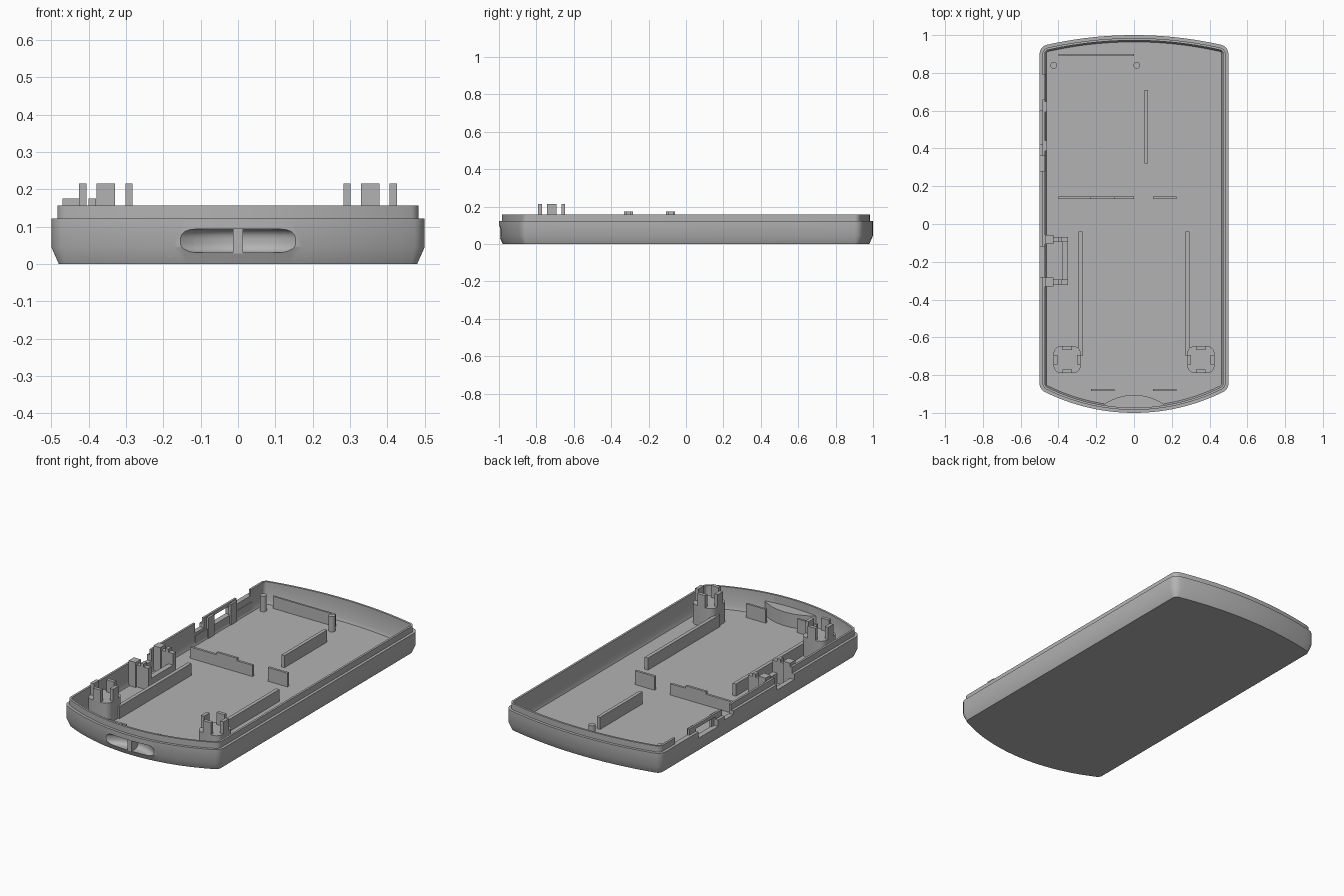
import bpy, bmesh, math
from mathutils import Vector

old = bpy.data.objects.get("Cube")
if old:
    bpy.data.objects.remove(old, do_unlink=True)

grey = bpy.data.materials.new("mid grey plastic")
grey.use_nodes = True
COLOUR = (0.45, 0.45, 0.45, 1)
grey.diffuse_color = COLOUR
grey.node_tree.nodes["Principled BSDF"].inputs["Base Color"].default_value = COLOUR

FLOOR = 0.03
BASE = FLOOR - 0.01   # parts sink a little into the floor


def finish(name, bm):
    bmesh.ops.recalc_face_normals(bm, faces=bm.faces)
    mesh = bpy.data.meshes.new(name)
    bm.to_mesh(mesh)
    bm.free()
    mesh.materials.append(grey)
    ob = bpy.data.objects.new(name, mesh)
    bpy.context.collection.objects.link(ob)
    return ob


def box(name, x0, x1, y0, y1, z0, z1):
    bm = bmesh.new()
    bmesh.ops.create_cube(bm, size=1)
    for v in bm.verts:
        v.co = Vector(((x0 + x1) / 2 + v.co.x * (x1 - x0),
                       (y0 + y1) / 2 + v.co.y * (y1 - y0),
                       (z0 + z1) / 2 + v.co.z * (z1 - z0)))
    return finish(name, bm)


def prism(name, points, z0, z1, bevel=0):
    bm = bmesh.new()
    face = bm.faces.new([bm.verts.new((x, y, z0)) for x, y in points])
    new = bmesh.ops.extrude_face_region(bm, geom=[face])["geom"]
    for v in new:
        if isinstance(v, bmesh.types.BMVert):
            v.co.z = z1
    if bevel:
        rims = [e for e in bm.edges if abs(e.verts[0].co.z - e.verts[1].co.z) < 1e-5]
        bmesh.ops.bevel(bm, geom=rims, offset=bevel, segments=5, profile=0.5, affect="EDGES")
    return finish(name, bm)


def arc(cx, cy, r, a0, a1, n):
    return [(cx + r * math.cos(a0 + (a1 - a0) * i / n),
             cy + r * math.sin(a0 + (a1 - a0) * i / n)) for i in range(n + 1)]


def smooth(ob):
    bpy.ops.object.select_all(action="DESELECT")
    bpy.context.view_layer.objects.active = ob
    ob.select_set(True)
    bpy.ops.object.shade_smooth_by_angle(angle=math.radians(30))


def cut(ob, cutter):
    bpy.context.view_layer.objects.active = ob
    mod = ob.modifiers.new("cut", "BOOLEAN")
    mod.operation = "DIFFERENCE"
    mod.solver = "EXACT"
    mod.object = cutter
    bpy.ops.object.modifier_apply(modifier=mod.name)


def outline(inset):
    """Rounded case outline: straight sides, bowed ends, small corners."""
    corner, half = 0.05, 0.45
    ends = []
    for radius, sign in ((1.06, -1), (2.1, 1)):
        yc = sign * (1 - radius)
        t = math.asin(half / (radius - corner))
        cy = yc + sign * (radius - corner) * math.cos(t)
        side = arc(half, cy, corner - inset, 0, sign * (math.pi / 2 - t), 6)[:-1]
        bow = arc(0, yc, radius - inset, sign * (math.pi / 2 - t), sign * (math.pi / 2 + t), 28)
        other = [(-x, y) for x, y in reversed(side)]
        ends.append(side + bow + other)
    return ends[1] + ends[0][::-1]


# Tray shell: outer chamfer, wall, stepped lip, inner wall and floor
bm = bmesh.new()
rings = [[bm.verts.new((x, y, z)) for x, y in outline(d)] for d, z in (
    (0.02, 0), (0, 0.045), (0, 0.122), (0.016, 0.122), (0.016, 0.157),
    (0.028, 0.157), (0.028, 0.05), (0.036, FLOOR))]
for a, b in zip(rings, rings[1:]):
    for i in range(len(a)):
        j = (i + 1) % len(a)
        bm.faces.new((a[i], a[j], b[j], b[i]))
bm.faces.new(rings[0])
bm.faces.new(rings[-1])
shell = finish("tray_shell", bm)

# Housing behind the strap recess
boss = prism("strap_housing", arc(0, -1.185, 0.28, math.radians(49), math.radians(131), 20), BASE, 0.11)

# Strap recess in the front, side notches and side window
scoop = prism("recess_cutter", arc(0, -1.185, 0.25, 0, 2 * math.pi, 64)[:-1], 0.03, 0.093, 0.025)
cut(shell, scoop)
cut(boss, scoop)
cutters = [scoop]
for y0, y1, z0, z1 in ((-0.28, -0.12, 0.09, 0.2), (0.28, 0.36, 0.1, 0.2),
                       (0.42, 0.6, 0.085, 0.137), (0.66, 0.79, 0.122, 0.2)):
    c = box("side_cutter", -0.6, -0.44, y0, y1, z0, z1)
    cut(shell, c)
    cutters.append(c)
for c in cutters:
    bpy.data.objects.remove(c, do_unlink=True)
smooth(shell)
smooth(boss)
box("strap_pin", -0.013, 0.013, -0.994, -0.925, 0.028, 0.095)

# Corner posts with four prongs each
for side, label in ((1, "left"), (-1, "right")):
    cx, cy, h, r = side * 0.354, -0.718, 0.072, 0.04
    pts = []
    for k, (sx, sy) in enumerate(((1, 1), (-1, 1), (-1, -1), (1, -1))):
        pts += arc(cx + sx * (h - r), cy + sy * (h - r), r, k * math.pi / 2, (k + 1) * math.pi / 2, 5)
    smooth(prism(label + "_post", pts, BASE, 0.145))
    for s in (-1, 1):
        a, b = sorted((s * h, s * (h - 0.02)))
        box(label + "_post_prong", cx + a, cx + b, cy - 0.025, cy + 0.025, 0.14, 0.215)
        box(label + "_post_prong", cx - 0.025, cx + 0.025, cy + a, cy + b, 0.14, 0.215)
    # Long rib beside each post
    a, b = sorted((side * 0.272, side * 0.293))
    box(label + "_long_rib", a, b, -0.7, -0.04, BASE, 0.1)

# Floor ribs
box("back_long_rib", 0.055, 0.075, 0.32, 0.71, BASE, 0.1)
box("cross_rib", -0.4, 0, 0.132, 0.146, BASE, 0.095)
box("cross_rib_step", -0.23, -0.1, 0.132, 0.146, 0.09, 0.11)
box("short_cross_rib", 0.1, 0.225, 0.132, 0.146, BASE, 0.11)
box("back_rib", -0.4, 0, 0.89, 0.901, BASE, 0.1)
for x in (-0.165, 0.163):
    box("front_rib", x - 0.063, x + 0.063, -0.885, -0.873, BASE, 0.11)

# Locating pegs
for x in (-0.425, 0.015):
    smooth(prism("locating_peg", arc(x, 0.84, 0.018, 0, 2 * math.pi, 16)[:-1], BASE, 0.12))

# Side button bracket
for y in (-0.308, -0.082):
    box("bracket_arm", -0.478, -0.35, y - 0.014, y + 0.014, BASE, 0.157)
    box("bracket_clip", -0.47, -0.425, y - 0.024, y + 0.024, BASE, 0.175)
    box("bracket_stop", -0.4, -0.38, y - 0.014, y + 0.014, 0.15, 0.175)
box("bracket_back", -0.38, -0.35, -0.32, -0.07, BASE, 0.09)

# Side window liner
box("window_liner", -0.475, -0.468, 0.28, 0.8, BASE, 0.085)
for y in (0.415, 0.62):
    box("window_tab", -0.475, -0.46, y - 0.028, y + 0.028, BASE, 0.15)
